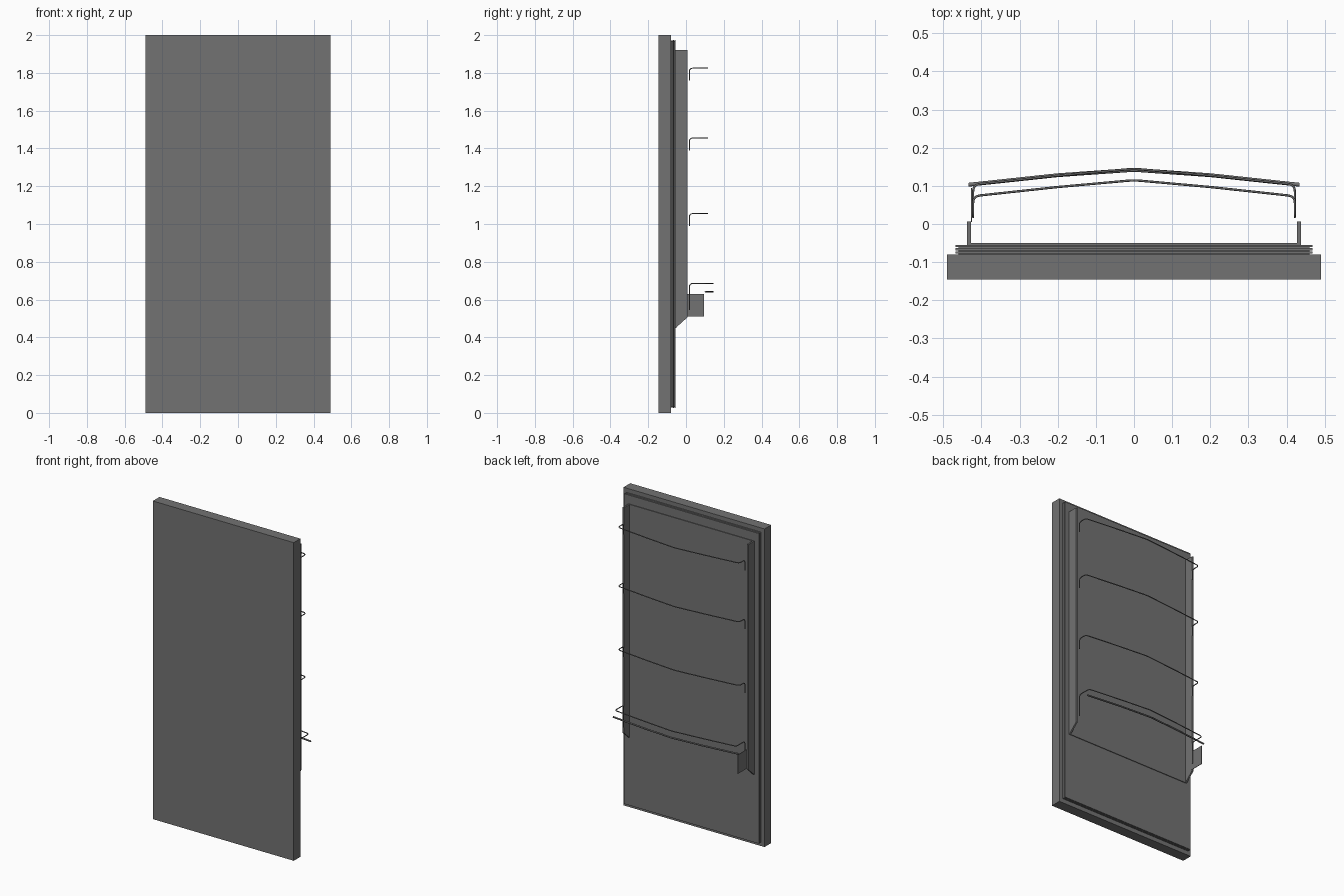
import bpy, bmesh
from mathutils import Vector

if "Cube" in bpy.data.objects:
    bpy.data.objects.remove(bpy.data.objects["Cube"])

grey = bpy.data.materials.new("dark grey")
grey.diffuse_color = (0.17, 0.17, 0.17, 1)
grey.use_nodes = True
grey.node_tree.nodes["Principled BSDF"].inputs["Base Color"].default_value = grey.diffuse_color


def finish(name, bm):
    bmesh.ops.recalc_face_normals(bm, faces=bm.faces)
    me = bpy.data.meshes.new(name)
    bm.to_mesh(me)
    bm.free()
    me.materials.append(grey)
    ob = bpy.data.objects.new(name, me)
    bpy.context.collection.objects.link(ob)
    return ob


def box(name, x0, x1, y0, y1, z0, z1):
    bm = bmesh.new()
    bmesh.ops.create_cube(bm, size=1)
    for v in bm.verts:
        v.co = Vector(((x0 + x1) / 2 + v.co.x * (x1 - x0),
                       (y0 + y1) / 2 + v.co.y * (y1 - y0),
                       (z0 + z1) / 2 + v.co.z * (z1 - z0)))
    return finish(name, bm)


def side_plate(name, profile, x0, x1):
    """Extrude a (y, z) outline along x."""
    bm = bmesh.new()
    face = bm.faces.new([bm.verts.new((x0, y, z)) for y, z in profile])
    ext = bmesh.ops.extrude_face_region(bm, geom=[face])["geom"]
    moved = [g for g in ext if isinstance(g, bmesh.types.BMVert)]
    bmesh.ops.translate(bm, verts=moved, vec=(x1 - x0, 0, 0))
    return finish(name, bm)


def rounded(points, r, steps=4):
    """Replace the inner corners of a path with small arcs."""
    pts = [Vector(p) for p in points]
    out = [pts[0]]
    for a, b, c in zip(pts, pts[1:], pts[2:]):
        p, q = b + (a - b).normalized() * r, b + (c - b).normalized() * r
        for i in range(steps + 1):
            t = i / steps
            out.append(p * (1 - t) ** 2 + b * 2 * t * (1 - t) + q * t * t)
    return out + [pts[-1]]


def wire(name, half, radius, corner):
    """Bent rod: the half path (ending at x = 0) is mirrored."""
    path = half + [(-x, y, z) for x, y, z in reversed(half[:-1])]
    pts = rounded(path, corner)
    cu = bpy.data.curves.new(name, 'CURVE')
    cu.dimensions = '3D'
    cu.bevel_depth = radius
    cu.bevel_resolution = 1
    cu.use_fill_caps = True
    sp = cu.splines.new('POLY')
    sp.points.add(len(pts) - 1)
    for p, co in zip(sp.points, pts):
        p.co = (*co, 1)
    cu.materials.append(grey)
    ob = bpy.data.objects.new(name, cu)
    bpy.context.collection.objects.link(ob)


# Door slab
box("door_slab", -0.49, 0.49, -0.146, -0.08, 0, 2)

# Ribbed seal: three ridges with grooves between
for i in range(3):
    y = -0.08 + i * 0.0085
    box("seal_groove", -0.46, 0.46, y, y + 0.0025, 0.032, 1.968)
    box("seal_ridge", -0.468, 0.468, y + 0.0025, y + 0.0085, 0.025, 1.975)

# Inner liner panel with two side flanges
box("inner_panel", -0.43, 0.43, -0.0545, -0.05, 0.45, 1.92)
flange = [(-0.0545, 0.45), (0.007, 0.505), (0.007, 1.92), (-0.0545, 1.92)]
for s in (-1, 1):
    side_plate("side_flange", flange, s * 0.428, s * 0.438)

# Bottle shelf end plate (one side only)
box("shelf_end_plate", -0.428, -0.425, 0.005, 0.095, 0.51, 0.63)

# Wire retainers, the lowest one deeper and with longer legs
for z, leg, out in ((1.825, 0.065, 0), (1.455, 0.065, 0),
                    (1.055, 0.065, 0), (0.685, 0.14, 0.03)):
    wire("wire_retainer",
         [(-0.422, 0.018, z - leg), (-0.422, 0.018, z), (-0.422, 0.073 + out, z),
          (-0.2, 0.097 + out, z), (0, 0.115 + out, z)], 0.003, 0.018)

# Front rail of the bottle shelf
wire("shelf_front_rail",
     [(-0.434, 0.103, 0.641), (-0.2, 0.128, 0.641), (0, 0.142, 0.641)],
     0.005, 0.012)
